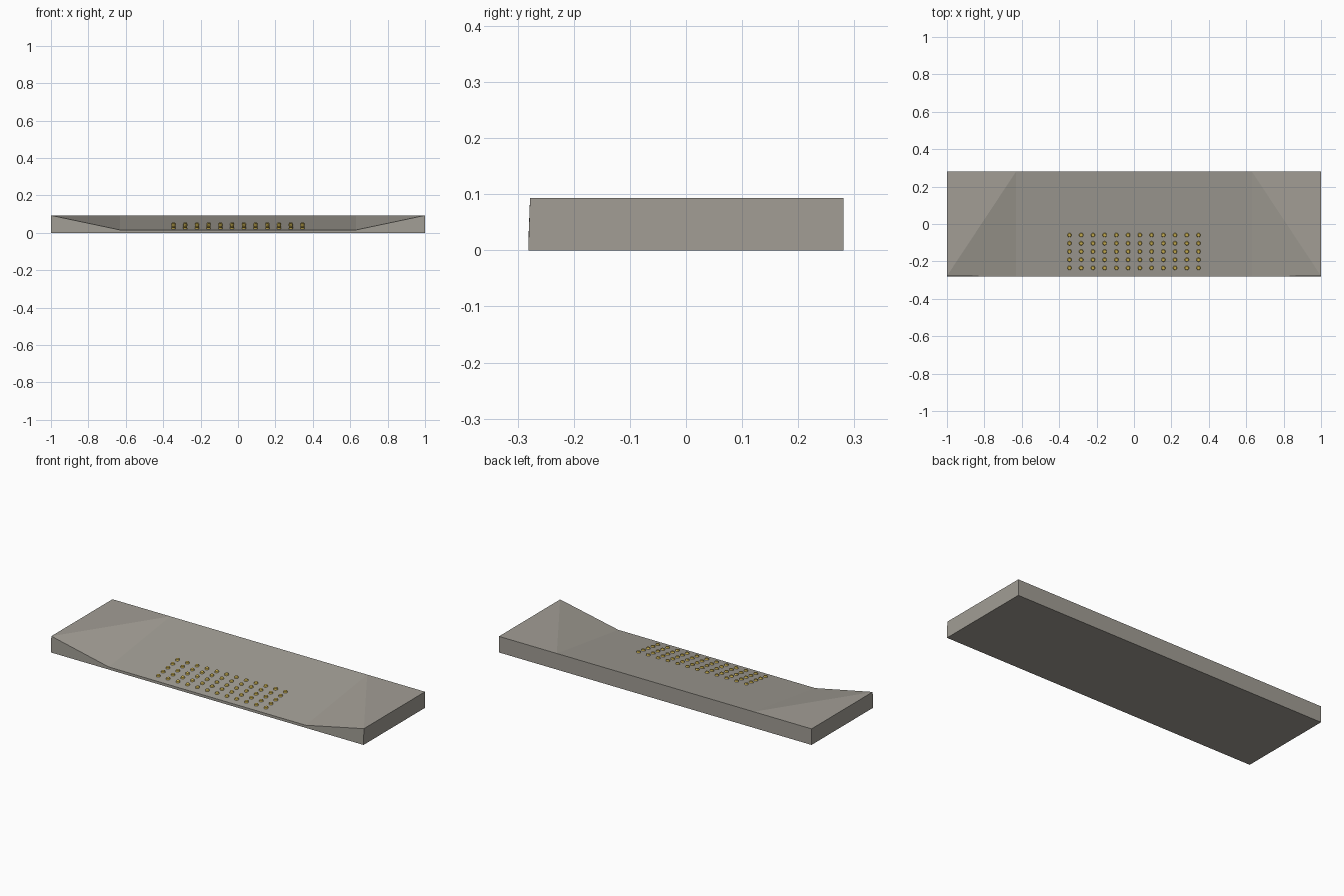
import bpy, bmesh, math
from mathutils import Matrix, Vector

if "Cube" in bpy.data.objects:
    bpy.data.objects.remove(bpy.data.objects["Cube"])

HX, HY, H = 1.0, 0.281, 0.093   # half length, half depth, kerb height
RX, LIP = 0.63, 0.015           # half width of ramp, height of its front lip
SLOPE = math.atan2(H - LIP, 2 * HY)


def material(name, rgb):
    m = bpy.data.materials.new(name)
    m.diffuse_color = (*rgb, 1)
    m.use_nodes = True
    m.node_tree.nodes["Principled BSDF"].inputs["Base Color"].default_value = m.diffuse_color
    return m


def add_object(name, bm, mat):
    bmesh.ops.recalc_face_normals(bm, faces=bm.faces)
    me = bpy.data.meshes.new(name)
    bm.to_mesh(me)
    bm.free()
    me.materials.append(mat)
    ob = bpy.data.objects.new(name, me)
    bpy.context.collection.objects.link(ob)
    return ob


concrete = material("warm grey concrete", (0.36, 0.34, 0.30))
yellow = material("tactile yellow", (0.64, 0.47, 0.09))

# Ramp slab: front edge dips to the lip, flared sides rise to the flat corners
bm = bmesh.new()
front = [bm.verts.new(p) for p in (
    (-HX, -HY, 0), (HX, -HY, 0), (HX, -HY + 0.003, H),
    (RX, -HY, LIP), (-RX, -HY, LIP), (-HX, -HY + 0.003, H))]
back = [bm.verts.new(p) for p in (
    (-HX, HY, 0), (HX, HY, 0), (HX, HY, H),
    (RX, HY, H), (-RX, HY, H), (-HX, HY, H))]
bm.faces.new(front)
bm.faces.new(back)
bm.faces.new((front[0], front[1], back[1], back[0]))      # underside
bm.faces.new((front[3], front[4], back[4], back[3]))      # sloped ramp
for corner, edge, foot in ((2, 3, 1), (5, 4, 0)):
    bm.faces.new((front[corner], front[edge], back[edge]))   # flare
    bm.faces.new((front[corner], back[edge], back[corner]))  # flat corner
    bm.faces.new((front[foot], front[corner], back[corner], back[foot]))
add_object("kerb_ramp", bm, concrete)

# Grid of truncated domes standing square to the slope
bm = bmesh.new()
tilt = Matrix.Rotation(SLOPE, 4, 'X')
for i in range(12):
    for j in range(5):
        x = -0.345 + i * 0.69 / 11
        y = -0.235 + j * 0.044
        z = LIP + (y + HY) * math.tan(SLOPE)
        place = Matrix.Translation(Vector((x, y, z))) @ tilt
        bmesh.ops.create_cone(
            bm, cap_ends=True, segments=10, radius1=0.013, radius2=0.009,
            depth=0.012, matrix=place @ Matrix.Translation((0, 0, 0.002)))
add_object("tactile_domes", bm, yellow)
